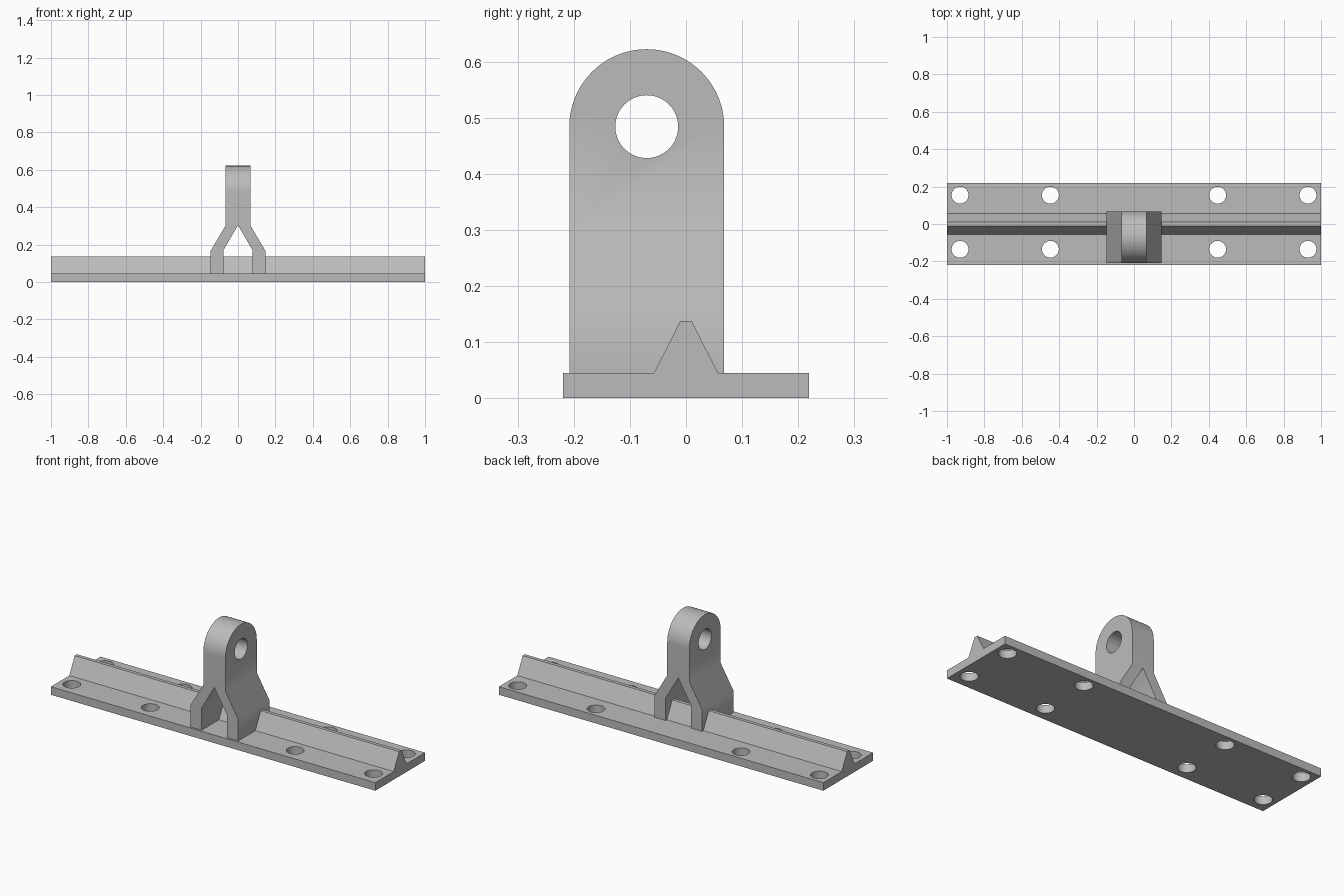
import bpy, bmesh, math
from mathutils import Matrix, Vector

old = bpy.data.objects.get("Cube")
if old:
    bpy.data.objects.remove(old, do_unlink=True)

grey = bpy.data.materials.new("light grey metal")
grey.use_nodes = True
colour = (0.5, 0.5, 0.5, 1)
grey.diffuse_color = colour
grey.node_tree.nodes["Principled BSDF"].inputs["Base Color"].default_value = colour


def prism(name, points, axis, start, end):
    """Extrude a closed outline along x (points are y, z) or y (points are x, z)."""
    place = (lambda a, b: (start, a, b)) if axis == "x" else (lambda a, b: (a, start, b))
    step = Vector((end - start, 0, 0)) if axis == "x" else Vector((0, end - start, 0))
    bm = bmesh.new()
    face = bm.faces.new([bm.verts.new(place(a, b)) for a, b in points])
    top = bmesh.ops.extrude_face_region(bm, geom=[face])["geom"]
    bmesh.ops.translate(bm, vec=step, verts=[v for v in top if isinstance(v, bmesh.types.BMVert)])
    bmesh.ops.recalc_face_normals(bm, faces=bm.faces)
    return finish(name, bm)


def finish(name, bm):
    mesh = bpy.data.meshes.new(name)
    bm.to_mesh(mesh)
    bm.free()
    mesh.materials.append(grey)
    obj = bpy.data.objects.new(name, mesh)
    bpy.context.collection.objects.link(obj)
    return obj


def combine(obj, cutter, operation):
    """Apply a boolean and discard the cutter."""
    bpy.ops.object.select_all(action="DESELECT")
    bpy.context.view_layer.objects.active = obj
    obj.select_set(True)
    mod = obj.modifiers.new("cut", "BOOLEAN")
    mod.operation, mod.solver, mod.object = operation, "EXACT", cutter
    bpy.ops.object.modifier_apply(modifier=mod.name)
    bpy.data.objects.remove(cutter, do_unlink=True)


def smooth(obj):
    bpy.ops.object.select_all(action="DESELECT")
    bpy.context.view_layer.objects.active = obj
    obj.select_set(True)
    bpy.ops.object.shade_smooth_by_angle(angle=math.radians(35))


def arc(cy, cz, radius, sweep, count):
    return [(cy + radius * math.cos(sweep * i / count), cz + radius * math.sin(sweep * i / count))
            for i in range(count + 1)]


# Long plate with a tapered ridge along its middle
plate_top = 0.045
base = prism("ridged_base_plate",
             [(-0.219, 0), (0.219, 0), (0.219, plate_top), (0.057, plate_top), (0.01, 0.138),
              (-0.01, 0.138), (-0.057, plate_top), (-0.219, plate_top)], "x", -1, 1)

# Bolt holes in both flanges
bolts = bmesh.new()
for x in (-0.93, -0.447, 0.447, 0.93):
    for y in (-0.135, 0.154):
        bmesh.ops.create_cone(bolts, cap_ends=True, segments=48, radius1=0.045, radius2=0.045,
                              depth=0.3, matrix=Matrix.Translation((x, y, 0)))
combine(base, finish("bolt_cutter", bolts), "DIFFERENCE")
smooth(base)

# Forked lug: an upside-down Y straddling the ridge
side = [(0.078, plate_top), (0.147, plate_top), (0.147, 0.166), (0.068, 0.3), (0.068, 0.7)]
outline = [(0, 0.304), (0.078, 0.17)] + side
outline += [(-x, z) for x, z in reversed(side)] + [(-0.078, 0.17)]
lug = prism("forked_lug", outline, "y", -0.4, 0.3)

# Round its head and bore the pin hole
cy, cz, radius = -0.07, 0.484, 0.138
head = arc(cy, cz, radius, math.pi, 48) + [(cy - radius, 0), (cy + radius, 0)]
combine(lug, prism("head_cutter", head, "x", -0.5, 0.5), "INTERSECT")
pin = arc(cy, cz, 0.056, 2 * math.pi, 64)[:-1]
combine(lug, prism("pin_cutter", pin, "x", -0.4, 0.4), "DIFFERENCE")
smooth(lug)
